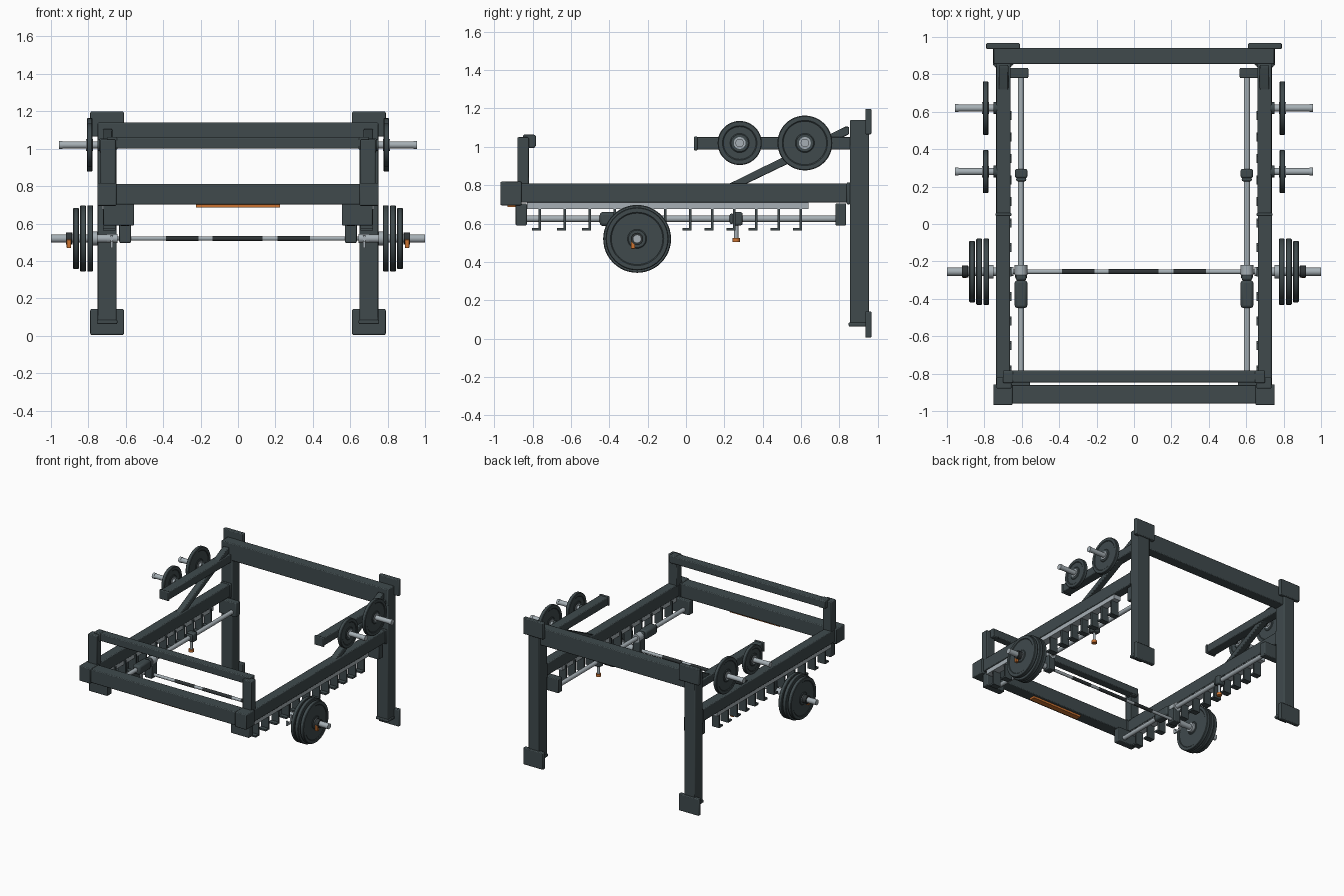
import bpy, bmesh, math
from mathutils import Vector, Matrix

if "Cube" in bpy.data.objects:
    bpy.data.objects.remove(bpy.data.objects["Cube"])


def material(name, rgb, metallic=0.0):
    m = bpy.data.materials.new(name)
    m.use_nodes = True
    m.diffuse_color = (*rgb, 1)
    m.node_tree.nodes["Principled BSDF"].inputs["Base Color"].default_value = (*rgb, 1)
    return m


FRAME = material("slate frame", (0.05, 0.068, 0.073))
BLACK = material("dark rubber", (0.028, 0.034, 0.036))
STEEL = material("bright steel", (0.38, 0.43, 0.46))
ORANGE = material("orange", (0.6, 0.17, 0.03))


def finish(name, bm, mat, bevel=0.0):
    bmesh.ops.recalc_face_normals(bm, faces=bm.faces)
    mesh = bpy.data.meshes.new(name)
    bm.to_mesh(mesh)
    bm.free()
    mesh.materials.append(mat)
    ob = bpy.data.objects.new(name, mesh)
    bpy.context.collection.objects.link(ob)
    if bevel:
        mod = ob.modifiers.new("bevel", "BEVEL")
        mod.width, mod.segments = bevel, 2
    bpy.context.view_layer.objects.active = ob
    ob.select_set(True)
    bpy.ops.object.shade_smooth_by_angle(angle=math.radians(35))
    ob.select_set(False)
    return ob


def box(name, xs, ys, zs, mat=FRAME, bevel=0.006):
    """Box spanning the given x, y and z ranges."""
    bm = bmesh.new()
    spans = (xs, ys, zs)
    size = [abs(b - a) for a, b in spans]
    mid = Vector([(a + b) / 2 for a, b in spans])
    bmesh.ops.create_cube(bm, size=1, matrix=Matrix.Translation(mid) @ Matrix.Diagonal((*size, 1)))
    return finish(name, bm, mat, bevel)


def rod(name, a, b, radius, mat=STEEL, sides=24):
    """Cylinder from point a to point b."""
    a, b = Vector(a), Vector(b)
    turn = (b - a).to_track_quat("Z", "Y").to_matrix().to_4x4()
    bm = bmesh.new()
    bmesh.ops.create_cone(bm, cap_ends=True, segments=sides, radius1=radius, radius2=radius,
                          depth=(b - a).length, matrix=Matrix.Translation((a + b) / 2) @ turn)
    return finish(name, bm, mat)


def prism(name, outline, xs, mat=FRAME, bevel=0.0):
    """Extrude a (y, z) outline along x."""
    bm = bmesh.new()
    face = bm.faces.new([bm.verts.new((xs[0], y, z)) for y, z in outline])
    ext = bmesh.ops.extrude_face_region(bm, geom=[face])
    verts = [v for v in ext["geom"] if isinstance(v, bmesh.types.BMVert)]
    bmesh.ops.translate(bm, verts=verts, vec=(xs[1] - xs[0], 0, 0))
    return finish(name, bm, mat, bevel)


def disc(name, x, y, z, radius, half):
    """Weight plate with a raised rim and hub, turned about x."""
    web = half * 0.75
    side = [(0.02, half), (0.045, half), (0.05, web), (radius - 0.03, web),
            (radius - 0.025, half), (radius - 0.004, half), (radius, half - 0.004)]
    profile = side + [(r, -h) for r, h in reversed(side)]
    bm = bmesh.new()
    verts = [bm.verts.new((x + h, y, z + r)) for r, h in profile]
    edges = [bm.edges.new((verts[i], verts[(i + 1) % len(verts)])) for i in range(len(verts))]
    bmesh.ops.spin(bm, geom=verts + edges, cent=(x, y, z), axis=(1, 0, 0),
                   angle=math.tau, steps=48, use_duplicate=False)
    bmesh.ops.remove_doubles(bm, verts=bm.verts, dist=0.0002)
    return finish(name, bm, FRAME)


# Cross members
box("rear_beam", (-0.75, 0.75), (0.855, 0.94), (1.0, 1.14))
box("front_beam", (-0.74, 0.74), (-0.96, -0.862), (0.702, 0.812))
box("raised_front_bar", (-0.70, 0.70), (-0.847, -0.783), (1.0, 1.06))
box("orange_badge_plate", (-0.225, 0.225), (-0.93, -0.885), (0.686, 0.704), ORANGE, 0)

# Bar shaft with darker grip sections
BY, BZ = -0.255, 0.52
rod("bar_shaft", (-0.7, BY, BZ), (0.7, BY, BZ), 0.012)
for name, x0, x1 in (("left_grip", 0.21, 0.385), ("centre_grip", -0.135, 0.13), ("right_grip", -0.385, -0.21)):
    rod(name, (x0, BY, BZ), (x1, BY, BZ), 0.0135, BLACK)

for side, s in (("left", 1), ("right", -1)):
    def X(a, b):
        return (s * a, s * b)

    def sbox(name, xs, *rest, **kw):
        return box(f"{side}_{name}", X(*xs), *rest, **kw)

    def xrod(name, x0, x1, y, z, r, mat=STEEL):
        return rod(f"{side}_{name}", (s * x0, y, z), (s * x1, y, z), r, mat)

    # Leg with end plates
    sbox("leg", (0.65, 0.75), (0.855, 0.955), (0.07, 1.14))
    sbox("leg_lower_cap", (0.645, 0.755), (0.848, 0.95), (0.063, 0.085))
    sbox("foot_plate", (0.61, 0.79), (0.935, 0.967), (0.005, 0.142))
    sbox("top_plate", (0.61, 0.79), (0.935, 0.967), (1.065, 1.198))

    # Long rail and corner brackets
    sbox("rail", (0.662, 0.737), (-0.87, 0.86), (0.71, 0.81))
    sbox("front_corner", (0.65, 0.752), (-0.968, -0.857), (0.695, 0.818))
    sbox("rail_rear_bracket", (0.655, 0.745), (0.838, 0.858), (0.70, 0.815))

    # Post carrying the raised front bar
    sbox("front_post", (0.655, 0.735), (-0.88, -0.82), (0.80, 1.05))
    sbox("post_bracket", (0.645, 0.70), (-0.85, -0.787), (0.995, 1.063))

    # Guide rod and its mounts
    rod(f"{side}_guide_rod", (s * 0.604, -0.86, 0.625), (s * 0.604, 0.83, 0.625), 0.017)
    sbox("front_rod_mount", (0.555, 0.72), (-0.888, -0.83), (0.59, 0.705))
    sbox("rear_rod_mount", (0.565, 0.72), (0.78, 0.835), (0.59, 0.705))

    # Catch strip and row of upturned catches
    sbox("catch_strip", (0.668, 0.728), (-0.83, 0.64), (0.675, 0.712), mat=STEEL, bevel=0)
    for i in range(12):
        y = -0.757 + 0.131 * min(i, 6) + 0.115 * max(i - 6, 0)
        prism(f"{side}_catch_{i + 1}",
              [(y, 0.705), (y, 0.564), (y - 0.047, 0.564), (y - 0.047, 0.577),
               (y - 0.013, 0.577), (y - 0.013, 0.705)], X(0.655, 0.722))

    # Storage arm with diagonal brace
    sbox("storage_arm", (0.66, 0.735), (0.055, 0.86), (0.985, 1.05))
    sbox("storage_arm_cap", (0.655, 0.74), (0.042, 0.06), (0.98, 1.055))
    prism(f"{side}_brace", [(0.21, 0.80), (0.30, 0.80), (0.85, 1.065), (0.85, 1.105), (0.83, 1.105)],
          X(0.672, 0.722), bevel=0.005)

    # Stored plates on pegs
    for n, y, r in (("small", 0.28, 0.115), ("large", 0.62, 0.143)):
        xrod(f"{n}_peg", 0.73, 0.95, y, 1.02, 0.019)
        xrod(f"{n}_peg_tip", 0.938, 0.957, y, 1.02, 0.022)
        xrod(f"{n}_peg_collar", 0.733, 0.75, y, 1.02, 0.032, FRAME)
        xrod(f"{n}_plate_hub", 0.775, 0.812, y, 1.02, 0.031)
        disc(f"{side}_{n}_stored_plate", s * 0.793, y, 1.02, r, 0.015)

    # Bar sleeve, loaded plates and clamp
    xrod("sleeve", 0.66, 1.0, BY, BZ, 0.022)
    xrod("sleeve_collar", 0.752, 0.775, BY, BZ, 0.037)
    for i, (x, r) in enumerate(((0.79, 0.177), (0.828, 0.177), (0.866, 0.164))):
        disc(f"{side}_loaded_plate_{i + 1}", s * x, BY, BZ, r, 0.0155)
    xrod("loaded_hub", 0.87, 0.884, BY, BZ, 0.031)
    xrod("clamp", 0.888, 0.92, BY, BZ, 0.032, BLACK)
    sbox("clamp_lever", (0.892, 0.916), (-0.288, -0.265), (0.468, 0.515), mat=ORANGE, bevel=0.004)

    # Carriage that slides the bar along the guide rod
    sbox("carriage", (0.57, 0.638), (-0.45, -0.30), (0.587, 0.66), bevel=0.015)
    sbox("carriage_neck", (0.576, 0.632), (-0.302, -0.27), (0.592, 0.655), bevel=0.01)
    rod(f"{side}_carriage_bearing", (s * 0.604, -0.272, 0.625), (s * 0.604, -0.22, 0.625), 0.034)
    sbox("bar_holder", (0.572, 0.635), (-0.292, -0.222), (0.497, 0.61))

    # Swinging lock hook on the bar
    xrod("hook_collar", 0.645, 0.70, BY, BZ, 0.024)
    prism(f"{side}_lock_hook", [(-0.27, 0.535), (-0.27, 0.47), (-0.34, 0.47), (-0.34, 0.505),
                                (-0.325, 0.505), (-0.325, 0.485), (-0.285, 0.485), (-0.285, 0.535)],
          X(0.668, 0.682), STEEL)

    # Adjustable stop on the guide rod with pull knob
    sbox("stop_block", (0.57, 0.636), (0.245, 0.295), (0.59, 0.66), bevel=0.01)
    sbox("stop_collar", (0.576, 0.63), (0.228, 0.247), (0.597, 0.652), bevel=0.008)
    rod(f"{side}_stop_pin", (s * 0.604, 0.262, 0.52), (s * 0.604, 0.262, 0.60), 0.011)
    rod(f"{side}_stop_knob", (s * 0.604, 0.262, 0.503), (s * 0.604, 0.262, 0.524), 0.02, ORANGE)
